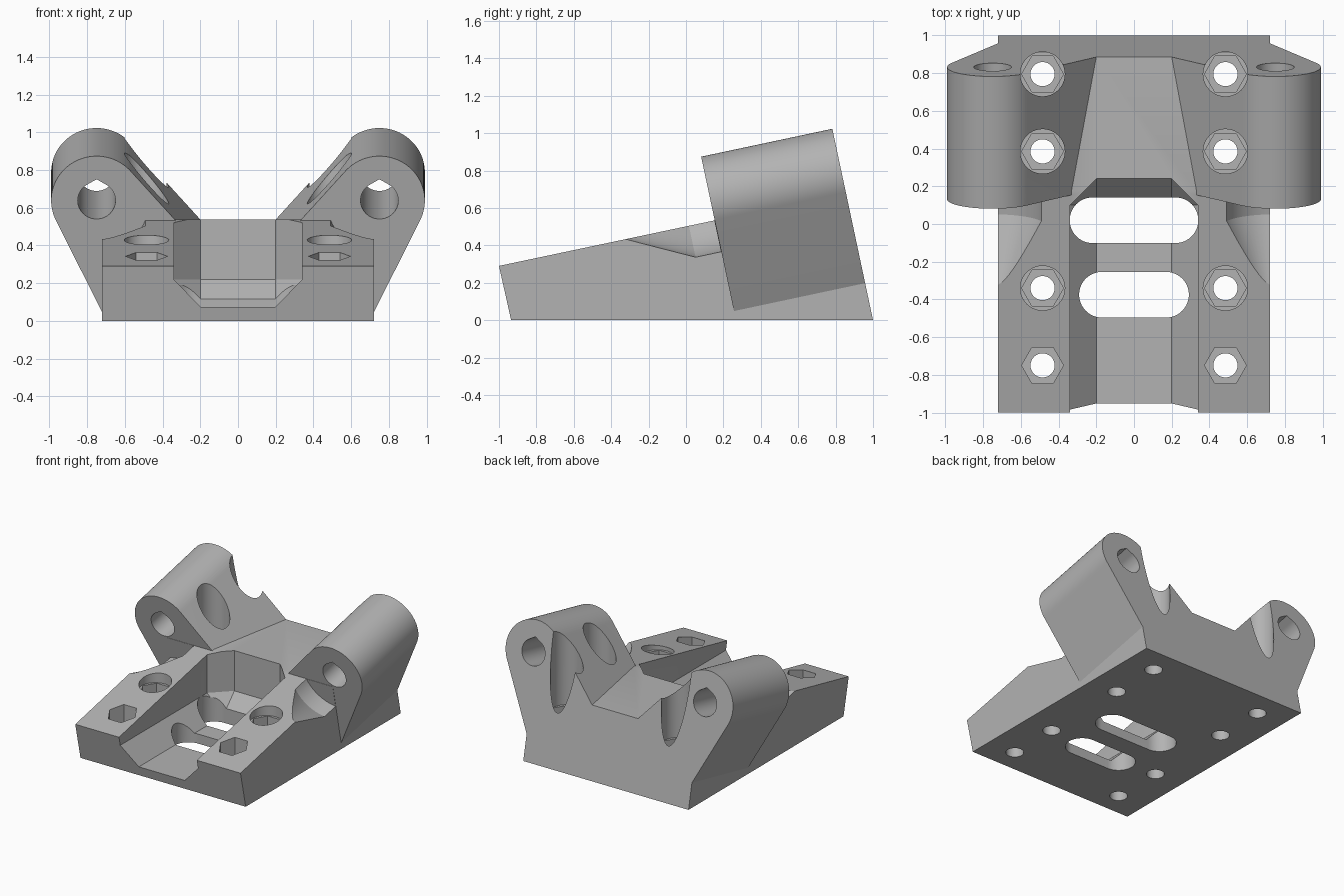
import bpy, bmesh, math
from mathutils import Matrix, Vector

if "Cube" in bpy.data.objects:
    bpy.data.objects.remove(bpy.data.objects["Cube"])

TILT = Matrix.Rotation(math.radians(12), 4, 'X')
FLAT = Matrix.Identity(4)
ARM_X, ARM_Z, ARM_FRONT, ARM_BACK = 0.75, 0.597, 0.261, 0.978

grey = bpy.data.materials.new("plain grey")
grey.use_nodes = True
grey.diffuse_color = (0.45, 0.45, 0.45, 1)
grey.node_tree.nodes["Principled BSDF"].inputs["Base Color"].default_value = grey.diffuse_color


def hull(name, points, matrix=FLAT):
    """Convex solid around the given points."""
    bm = bmesh.new()
    for p in points:
        bm.verts.new(matrix @ Vector(p))
    res = bmesh.ops.convex_hull(bm, input=bm.verts[:])
    loose = [v for v in bm.verts if not v.link_faces]
    bmesh.ops.delete(bm, geom=loose, context='VERTS')
    bmesh.ops.dissolve_limit(bm, angle_limit=math.radians(0.5),
                             verts=bm.verts[:], edges=bm.edges[:])
    bmesh.ops.recalc_face_normals(bm, faces=bm.faces[:])
    mesh = bpy.data.meshes.new(name)
    bm.to_mesh(mesh)
    bm.free()
    obj = bpy.data.objects.new(name, mesh)
    bpy.context.collection.objects.link(obj)
    mesh.materials.append(grey)
    return obj


def circle(cx, cy, r, n=64, start=0.0):
    return [(cx + r * math.cos(start + math.tau * i / n),
             cy + r * math.sin(start + math.tau * i / n)) for i in range(n)]


def along_y(profile, y0, y1):
    return [(x, y, z) for x, z in profile for y in (y0, y1)]


def along_z(profile, z0, z1):
    return [(x, y, z) for x, y in profile for z in (z0, z1)]


def combine(target, other, operation):
    mod = target.modifiers.new(operation.lower(), 'BOOLEAN')
    mod.operation, mod.object, mod.solver = operation, other, 'EXACT'
    bpy.context.view_layer.objects.active = target
    bpy.ops.object.modifier_apply(modifier=mod.name)
    bpy.data.objects.remove(other)


def cut(target, points, matrix=FLAT):
    combine(target, hull("cutter", points, matrix), 'DIFFERENCE')


# Wedge base, left long at the back and trimmed later
side = [(-0.935, 0), (1.3, 0), (1.3, 0.538), (0.175, 0.538), (-1, 0.29)]
block = hull("mount_block", [(x, y, z) for y, z in side for x in (-0.722, 0.722)])

for s in (-1, 1):
    # Cone-ended clearance in front of each arm
    ring = circle(s * ARM_X, ARM_Z, 0.28)
    cut(block, [(s * ARM_X, -0.45, ARM_Z)] + along_y(ring, 0.12, ARM_FRONT - 0.002), TILT)

for s in (-1, 1):
    # Tilted arm with a rounded top
    profile = circle(s * ARM_X, ARM_Z, 0.241, 96)
    profile += [(s * 0.715, -0.02), (s * 0.2, 0.342), (s * 0.2, 0.0)]
    arm = hull("arm", along_y(profile, ARM_FRONT, 1.15), TILT)
    combine(block, arm, 'UNION')

# Tilted back face
cut(block, [(x, y, z) for x in (-2, 2) for y in (ARM_BACK, 2) for z in (-2, 2)], TILT)

# Channel with chamfered floor edges and corners
floor_z, mid_z = 0.075, 0.22
wall = [(s * x, y) for s in (-1, 1) for x, y in ((0.34, -1.2), (0.34, 0.1), (0.2, 0.24))]
cut(block, along_z(wall, mid_z, 0.7)
    + [(x, y, floor_z) for x in (-0.2, 0.2) for y in (-1.2, 0.1)])

# Two strap slots through the floor
for y, x in ((0.02, 0.22), (-0.375, 0.17)):
    cut(block, along_z(circle(-x, y, 0.121) + circle(x, y, 0.121), -0.1, 0.4))

for s in (-1, 1):
    # Rod bore with a peaked roof
    bore = circle(s * ARM_X, ARM_Z, 0.1) + [(s * ARM_X, ARM_Z + 0.1155)]
    cut(block, along_y(bore, 0, 1.3), TILT)
    # Screw holes with hexagonal nut pockets and round access bores
    for y in (0.795, 0.385, -0.34, -0.75):
        x = s * 0.485
        cut(block, along_z(circle(x, y, 0.064, 48), -0.1, 0.4))
        cut(block, along_z(circle(x, y, 0.111, 6), 0.22, 1.5))
        if y > -0.5:
            cut(block, along_z(circle(x, y, 0.118), 0.375, 1.5))

# Smooth curved walls, crisp edges
bpy.ops.object.select_all(action='DESELECT')
block.select_set(True)
bpy.context.view_layer.objects.active = block
bpy.ops.object.shade_smooth_by_angle(angle=math.radians(20))
